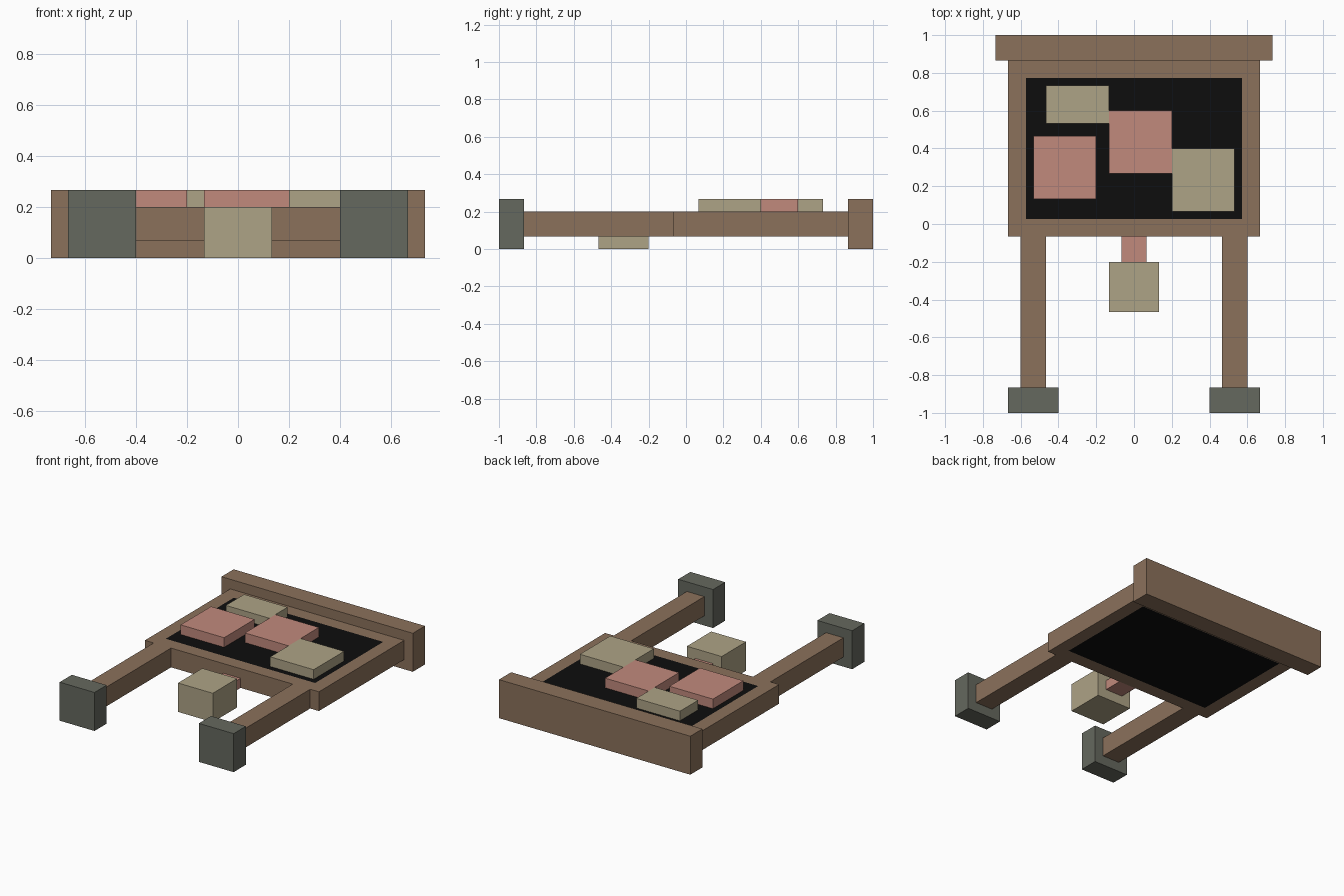
import bpy
import bmesh

cube = bpy.data.objects.get("Cube")
if cube:
    bpy.data.objects.remove(cube, do_unlink=True)

U = 1 / 15  # grid unit: every part is a whole number of these


def material(name, rgb):
    mat = bpy.data.materials.new(name)
    mat.use_nodes = True
    mat.diffuse_color = (*rgb, 1)
    for node in mat.node_tree.nodes:
        if node.type == 'BSDF_PRINCIPLED':
            node.inputs["Base Color"].default_value = (*rgb, 1)
            node.inputs["Roughness"].default_value = 0.9
    return mat


wood = material("brown wood", (0.258, 0.165, 0.105))
khaki = material("khaki", (0.423, 0.366, 0.238))
pink = material("dusty pink", (0.533, 0.251, 0.202))
grey = material("dark grey", (0.130, 0.138, 0.112))
black = material("black", (0.004, 0.004, 0.004))


def box(name, xs, ys, zs, mat, panel=None, border=0):
    """Box from grid ranges; panel recolours inset top and bottom faces."""
    bm = bmesh.new()
    bmesh.ops.create_cube(bm, size=1)
    for v in bm.verts:
        v.co = [(lo + hi) / 2 * U + c * (hi - lo) * U
                for c, (lo, hi) in zip(v.co, (xs, ys, zs))]
    bm.normal_update()
    if panel:
        caps = [f for f in bm.faces if abs(f.normal.z) > 0.9]
        bmesh.ops.inset_individual(bm, faces=caps, thickness=border * U)
        for f in caps:
            f.material_index = 1
    mesh = bpy.data.meshes.new(name)
    bm.to_mesh(mesh)
    bm.free()
    mesh.materials.append(mat)
    if panel:
        mesh.materials.append(panel)
    obj = bpy.data.objects.new(name, mesh)
    bpy.context.collection.objects.link(obj)
    return obj


# Wooden tray with a dark centre on both faces, and the board across its back
box("tray", (-10, 10), (-1, 13), (1, 3), wood, panel=black, border=2)
box("back_board", (-11, 11), (13, 15), (0, 4), wood)

# Arms with grey end blocks, one on each side
for side, s in (("left", 1), ("right", -1)):
    box(side + "_arm", sorted((7 * s, 9 * s)), (-13, -1), (1, 3), wood)
    box(side + "_end_block", sorted((6 * s, 10 * s)), (-15, -13), (0, 4), grey)

# Front block on a short neck
box("neck", (-1, 1), (-3, -1), (1, 2), pink)
box("front_block", (-2, 2), (-7, -3), (0, 3), khaki)

# Pads lying on the tray
pads = [("back_pad", (-7, -2), (8, 11), khaki),
        ("right_pad", (-8, -3), (2, 7), pink),
        ("middle_pad", (-2, 3), (4, 9), pink),
        ("left_pad", (3, 8), (1, 6), khaki)]
for name, xs, ys, mat in pads:
    box(name, xs, ys, (3, 4), mat)
